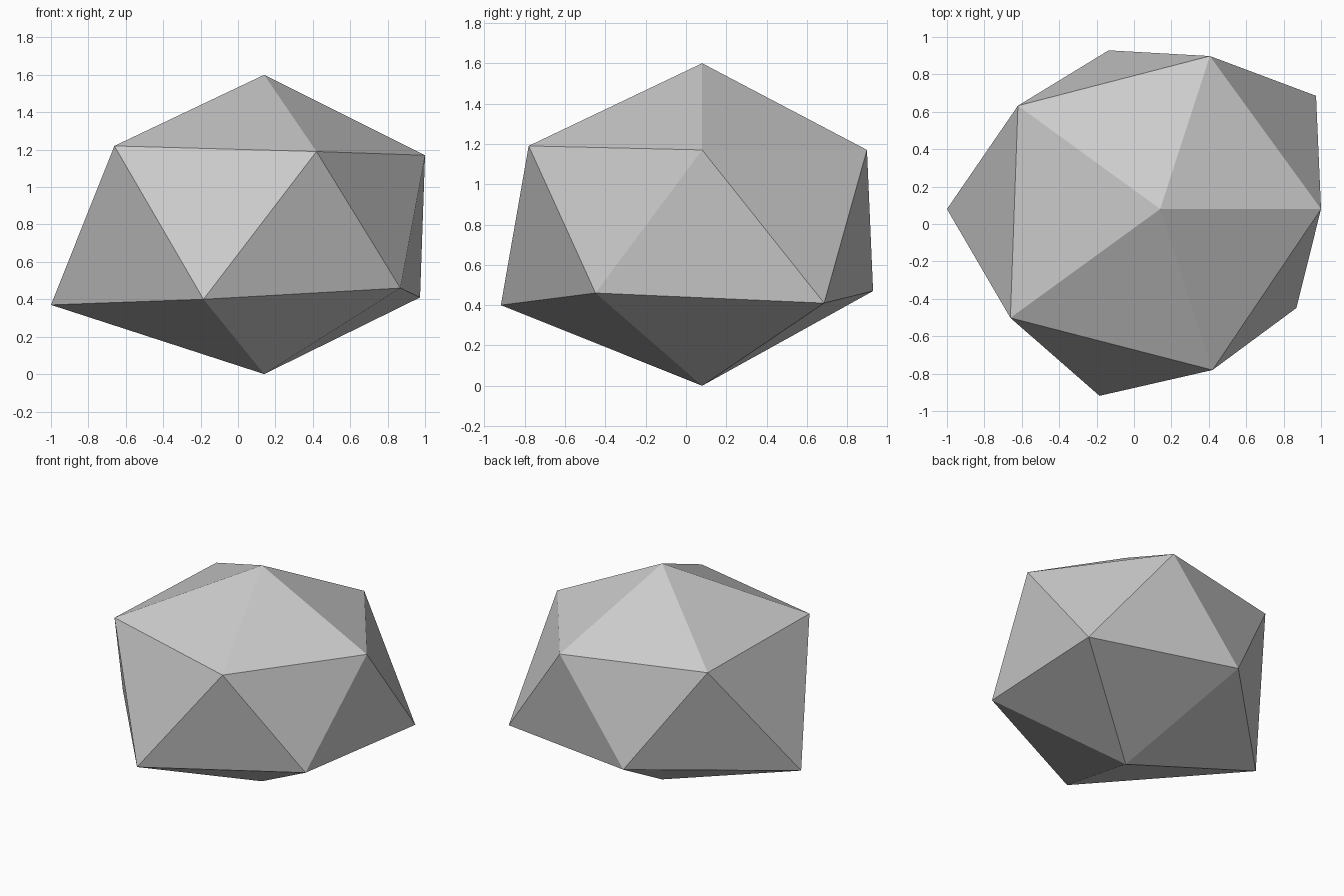
import bpy, bmesh, math
from mathutils import Vector

cube = bpy.data.objects.get("Cube")
if cube:
    bpy.data.objects.remove(cube, do_unlink=True)

# Stone colour
stone = bpy.data.materials.new("stone grey")
stone.use_nodes = True
colour = (0.6, 0.6, 0.6, 1)
stone.diffuse_color = colour
stone.node_tree.nodes["Principled BSDF"].inputs["Base Color"].default_value = colour

# Uneven (radius, height) of each ring corner, counter-clockwise
CENTRE = Vector((0.14, 0.08, 0))
UPPER = [(0.86, 1.17), (0.86, 1.17), (0.94, 1.205), (0.99, 1.22), (0.905, 1.19)]
LOWER = [(1.03, 0.41), (0.892, 0.47), (1.14, 0.37), (1.05, 0.4), (0.9, 0.46)]
HEIGHT = 1.6

# Rock: an icosahedron with its corners pushed in and out
bm = bmesh.new()
bmesh.ops.create_icosphere(bm, subdivisions=1, radius=1)
for v in bm.verts:
    if abs(v.co.z) > 0.9:
        v.co = CENTRE + Vector((0, 0, HEIGHT if v.co.z > 0 else 0))
        continue
    ring, start = (UPPER, 0) if v.co.z > 0 else (LOWER, math.pi / 5)
    angle = math.atan2(v.co.y, v.co.x)
    radius, z = ring[round((angle - start) / (math.tau / 5)) % 5]
    v.co = CENTRE + Vector((radius * math.cos(angle), radius * math.sin(angle), z))
for f in bm.faces:
    f.smooth = False

mesh = bpy.data.meshes.new("rock")
bm.to_mesh(mesh)
bm.free()
mesh.materials.append(stone)
rock = bpy.data.objects.new("rock", mesh)
bpy.context.collection.objects.link(rock)
